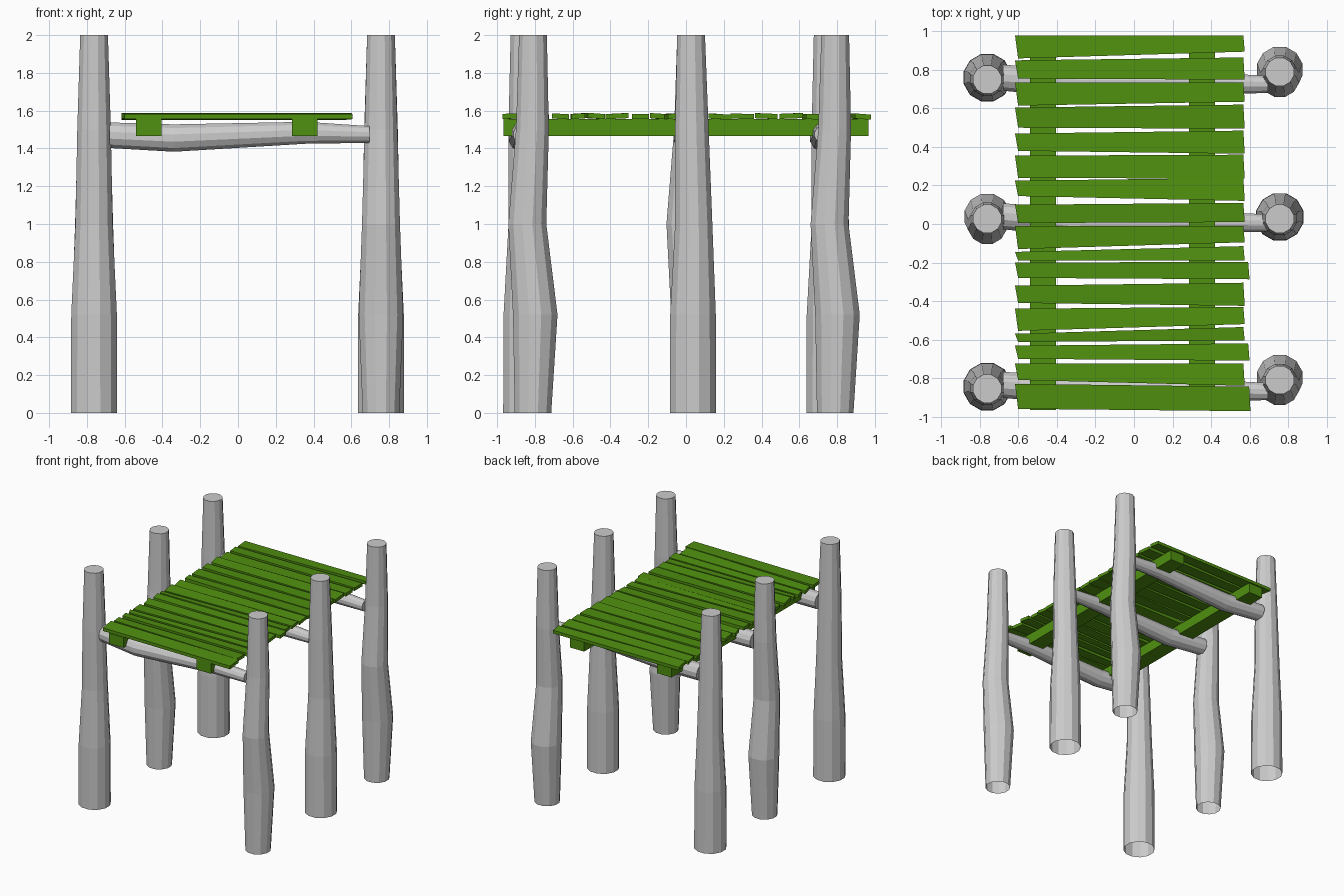
import bpy, bmesh, random
from math import sin, cos, tau
from mathutils import Vector

if "Cube" in bpy.data.objects:
    bpy.data.objects.remove(bpy.data.objects["Cube"])

random.seed(4)
green = bpy.data.materials.new("green_paint")
green.diffuse_color = (0.08, 0.28, 0.005, 1)
green.use_nodes = True
green.node_tree.nodes["Principled BSDF"].inputs["Base Color"].default_value = green.diffuse_color


def finish(name, bm, mat=None):
    bmesh.ops.recalc_face_normals(bm, faces=bm.faces)
    me = bpy.data.meshes.new(name)
    bm.to_mesh(me)
    bm.free()
    ob = bpy.data.objects.new(name, me)
    bpy.context.collection.objects.link(ob)
    if mat:
        me.materials.append(mat)
    return ob


def log(name, sections, along_x=False, cap_start=False, sides=12):
    """Loft of rings; sections are (centre, radius)."""
    bm = bmesh.new()
    rings = []
    for c, r in sections:
        ring = []
        for i in range(sides):
            a = tau * (i + 0.5) / sides
            off = (0, r * cos(a), r * sin(a)) if along_x else (r * cos(a), r * sin(a), 0)
            ring.append(bm.verts.new(Vector(c) + Vector(off)))
        rings.append(ring)
    for lo, hi in zip(rings, rings[1:]):
        for i in range(sides):
            j = (i + 1) % sides
            bm.faces.new((lo[i], lo[j], hi[j], hi[i]))
    bm.faces.new(rings[-1])
    if cap_start:
        bm.faces.new(rings[0][::-1])
    return finish(name, bm)


def slab(name, corners, z0, z1, tilt=0.0):
    """Prism on four plan corners; tilt raises one long edge."""
    bm = bmesh.new()
    lift = (tilt, -tilt, -tilt, tilt)
    lo = [bm.verts.new((x, y, z0 + t)) for (x, y), t in zip(corners, lift)]
    hi = [bm.verts.new((x, y, z1 + t)) for (x, y), t in zip(corners, lift)]
    bm.faces.new(lo)
    bm.faces.new(hi)
    for i in range(4):
        j = (i + 1) % 4
        bm.faces.new((lo[i], lo[j], hi[j], hi[i]))
    return finish(name, bm, green)


# Posts: (height, y offset, radius), open at the bottom
straight = [(0, .01, .127), (.52, .01, .125), (1, .014, .102), (1.5, .004, .092), (2, 0, .076)]
bent = [(0, 0, .1), (.52, .012, .122), (1, -.03, .104), (1.5, -.003, .09), (2, 0, .076)]
posts = [("front_left_post", -.762, -.855, straight), ("front_right_post", .757, -.81, bent),
         ("middle_left_post", -.762, .027, bent), ("middle_right_post", .757, .027, straight),
         ("back_left_post", -.762, .75, straight), ("back_right_post", .757, .79, bent)]
for name, x, y, prof in posts:
    log(name, [((x, y + dy, z), r) for z, dy, r in prof])

# Cross beams: tapered, slightly crooked logs
for name, y in (("front_beam", -.835), ("middle_beam", .04), ("back_beam", .76)):
    log(name, [((-.68, y, 1.47), .07), ((-.34, y - .03, 1.455), .075),
               ((.36, y - .03, 1.483), .06), ((.695, y - .035, 1.474), .046)],
        along_x=True, cap_start=True)

# Lengthwise joists under the deck
for name, x0, x1 in (("left_joist", -.54, -.405), ("right_joist", .285, .42)):
    slab(name, [(x0, .967), (x0, -.967), (x1, -.967), (x1, .967)], 1.467, 1.556)

# Deck planks: edge y (left back, left front, right back, right front), right end x
planks = [
    (.98, .86, .98, .895, .57), (.85, .755, .865, .75, .57), (.735, .615, .735, .635, .57),
    (.605, .50, .62, .495, .57), (.47, .38, .485, .365, .57), (.355, .24, .36, .235, .57),
    (.225, .145, .24, .12, .57), (.10, .005, .11, .01, .57), (-.01, -.13, -.01, -.095, .57),
    (-.145, -.19, -.115, -.19, .57), (-.20, -.28, -.197, -.287, .595),
    (-.32, -.41, -.305, -.425, .57), (-.44, -.555, -.43, -.52, .57),
    (-.57, -.612, -.535, -.605, .57), (-.632, -.70, -.62, -.71, .595),
    (-.725, -.81, -.725, -.84, .57), (-.83, -.96, -.845, -.972, .60)]
for i, (lb, lf, rb, rf, xr) in enumerate(planks):
    lift = random.uniform(0, .005)
    slab(f"deck_plank_{i + 1}",
         [(-.618, lb), (-.602, lf), (xr + .005, rf), (xr - .002, rb)],
         1.554 + lift, 1.581 + lift, random.uniform(-.004, .004))
